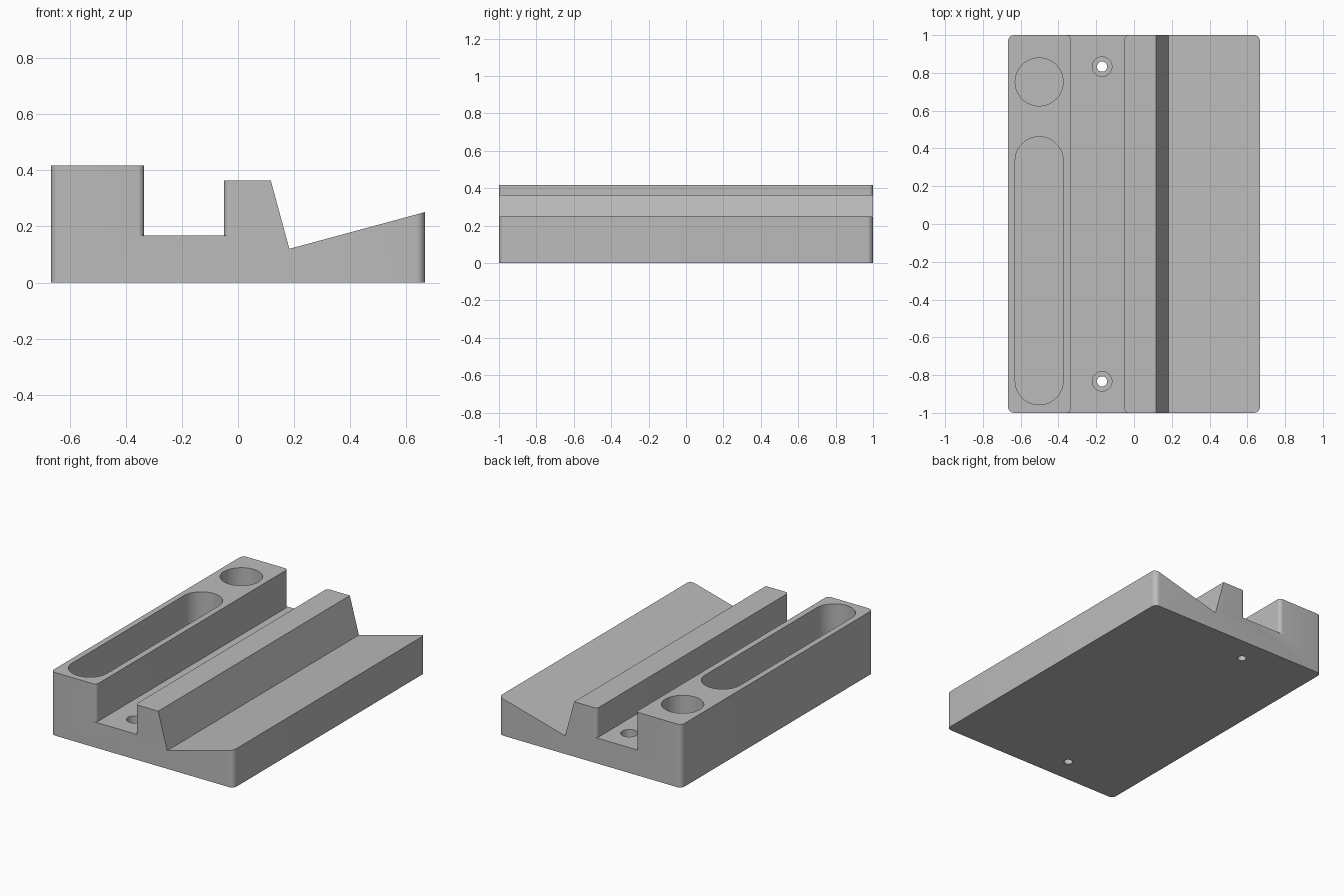
import bpy, bmesh
from math import sin, cos, pi
from mathutils import Vector

cube = bpy.data.objects.get("Cube")
if cube:
    bpy.data.objects.remove(cube, do_unlink=True)

grey = bpy.data.materials.new("matte grey")
grey.use_nodes = True
GREY = (0.5, 0.5, 0.5, 1)
grey.diffuse_color = GREY
grey.node_tree.nodes["Principled BSDF"].inputs["Base Color"].default_value = GREY

HALF_W, HALF_L, TOP = 0.667, 1.0, 0.417
FLOOR = 0.168


def arc(cx, cy, r, start, end, steps):
    """Points on an arc, angles in quarter turns."""
    return [(cx + r * cos(a * pi / 2), cy + r * sin(a * pi / 2))
            for a in (start + (end - start) * i / steps for i in range(steps + 1))]


def prism(name, outline, low, high, along_y=False):
    """Extrude a closed outline along z (plan) or along y (side profile)."""
    bm = bmesh.new()
    place = (lambda u, v: Vector((u, low, v))) if along_y else (lambda u, v: Vector((u, v, low)))
    face = bm.faces.new([bm.verts.new(place(u, v)) for u, v in outline])
    out = bmesh.ops.extrude_face_region(bm, geom=[face])
    shift = Vector((0, high - low, 0)) if along_y else Vector((0, 0, high - low))
    bmesh.ops.translate(bm, vec=shift, verts=[g for g in out["geom"] if isinstance(g, bmesh.types.BMVert)])
    bmesh.ops.recalc_face_normals(bm, faces=bm.faces)
    mesh = bpy.data.meshes.new(name)
    bm.to_mesh(mesh)
    bm.free()
    mesh.materials.append(grey)
    obj = bpy.data.objects.new(name, mesh)
    bpy.context.collection.objects.link(obj)
    return obj


def stadium(x, y_low, y_high, r):
    return arc(x, y_high, r, 0, 2, 32) + arc(x, y_low, r, 2, 4, 32)


def circle(x, y, r):
    return arc(x, y, r, 0, 4, 48)[:-1]


# Block with rounded upright corners
R = 0.033
ix, iy = HALF_W - R, HALF_L - R
plan = (arc(ix, iy, R, 0, 1, 8) + arc(-ix, iy, R, 1, 2, 8)
        + arc(-ix, -iy, R, 2, 3, 8) + arc(ix, -iy, R, 3, 4, 8))
body = prism("stand_body", plan, 0, TOP)

# Channel whose walls round outward at both open ends
LEFT, RIGHT, F = -0.335, -0.05, 0.022
ey, out_y = HALF_L - F, HALF_L + 0.1
channel = (arc(RIGHT + F, -ey, F, 2, 3, 8)[::-1] + arc(RIGHT + F, ey, F, 2, 1, 8)
           + [(RIGHT + F, out_y), (LEFT - F, out_y)]
           + arc(LEFT - F, ey, F, 1, 0, 8) + arc(LEFT - F, -ey, F, 0, -1, 8)
           + [(LEFT - F, -out_y), (RIGHT + F, -out_y)])
cutters = [prism("channel_cutter", channel, FLOOR, 0.6)]

# Lowered ridge, slanted ridge face and rising ramp
ramp = [(-0.2, 0.363), (0.117, 0.363), (0.183, 0.12), (0.667, 0.251),
        (0.8, 0.287), (0.8, 0.6), (-0.2, 0.6)]
cutters.append(prism("ramp_cutter", ramp, -1.2, 1.2, along_y=True))

# Long tray and round pocket in the tall rail
cutters.append(prism("tray_cutter", stadium(-0.502, -0.83, 0.335, 0.127), 0.083, 0.6))
cutters.append(prism("pocket_cutter", circle(-0.502, 0.752, 0.127), 0.083, 0.6))

# Counterbored screw holes in the channel floor
for y in (-0.833, 0.833):
    cutters.append(prism("counterbore_cutter", circle(-0.169, y, 0.052), 0.1, 0.3))
    cutters.append(prism("screw_hole_cutter", circle(-0.169, y, 0.027), -0.1, 0.3))

# Apply all cuts, then drop the cutters
bpy.ops.object.select_all(action="DESELECT")
bpy.context.view_layer.objects.active = body
body.select_set(True)
for cutter in cutters:
    cutter.hide_render = True
    mod = body.modifiers.new(cutter.name, "BOOLEAN")
    mod.operation, mod.solver, mod.object = "DIFFERENCE", "EXACT", cutter
    bpy.ops.object.modifier_apply(modifier=mod.name)
    bpy.data.objects.remove(cutter, do_unlink=True)
bpy.ops.object.shade_smooth_by_angle(angle=pi / 6)
